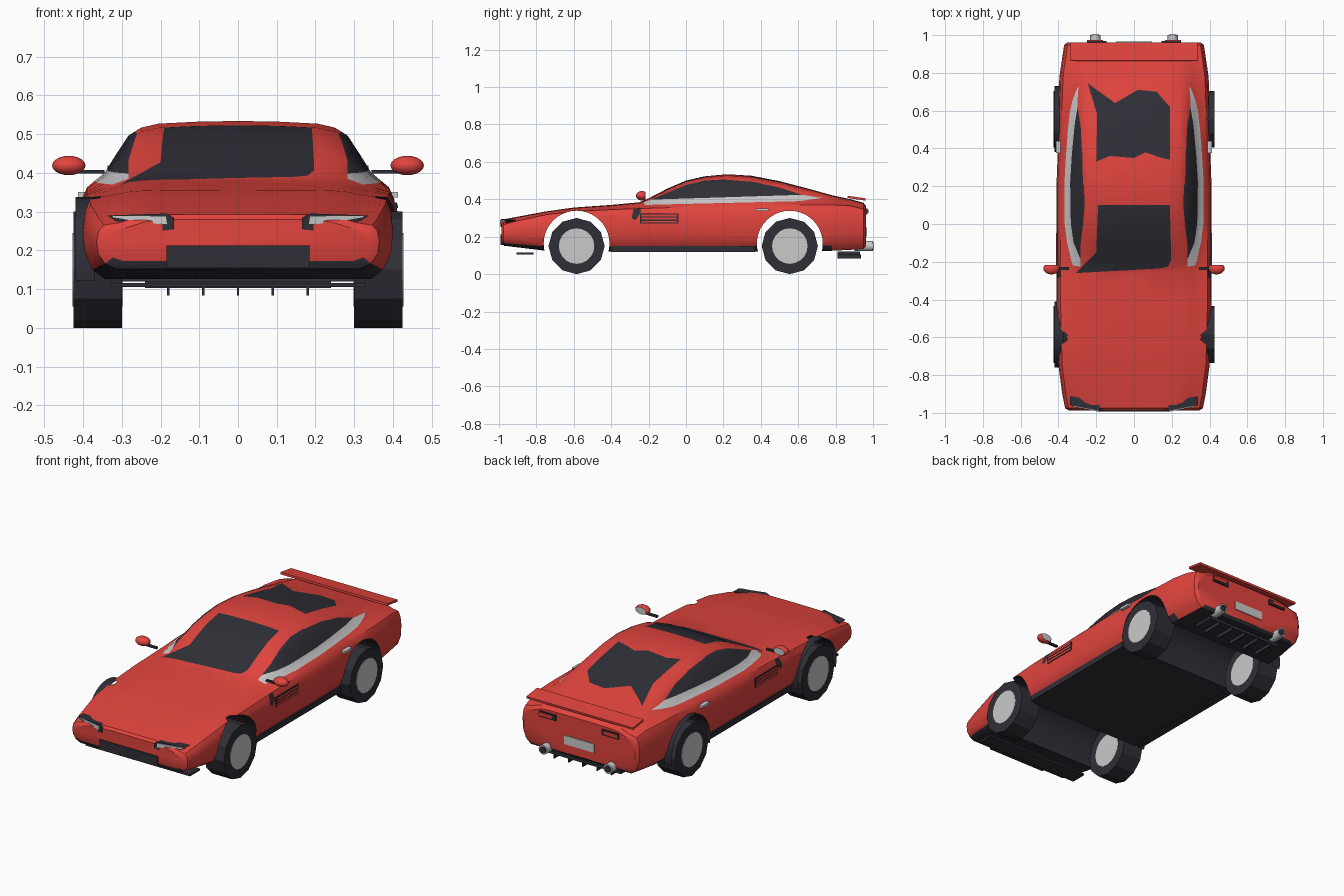
import bpy, bmesh, math
from mathutils import Vector

if "Cube" in bpy.data.objects:
    bpy.data.objects.remove(bpy.data.objects["Cube"])

# Palette: every mesh gets the same three slots
RED, DARK, LIGHT = 0, 1, 2
mats = []
for name, col in (("red paint", (.76, .058, .048)), ("dark trim", (.028, .028, .038)),
                  ("light grey", (.59, .59, .59))):
    m = bpy.data.materials.new(name)
    m.diffuse_color = (*col, 1)
    m.use_nodes = True
    m.node_tree.nodes["Principled BSDF"].inputs["Base Color"].default_value = m.diffuse_color
    mats.append(m)


def finish(name, bm, mat=None):
    if mat is not None:
        for f in bm.faces:
            f.material_index = mat
    me = bpy.data.meshes.new(name)
    bm.to_mesh(me)
    bm.free()
    for m in mats:
        me.materials.append(m)
    ob = bpy.data.objects.new(name, me)
    bpy.context.collection.objects.link(ob)
    return ob


def activate(ob):
    bpy.ops.object.select_all(action='DESELECT')
    ob.select_set(True)
    bpy.context.view_layer.objects.active = ob


def smooth(ob, angle=35):
    activate(ob)
    bpy.ops.object.shade_smooth_by_angle(angle=math.radians(angle))


def box(name, x, y, z, mat):
    bm = bmesh.new()
    bmesh.ops.create_cube(bm, size=1)
    for v in bm.verts:
        v.co = [(r[0] + r[1]) / 2 + c * (r[1] - r[0]) for r, c in zip((x, y, z), v.co)]
    return finish(name, bm, mat)


def rod(name, center, r, length, axis, mat, sides):
    bm = bmesh.new()
    bmesh.ops.create_cone(bm, cap_ends=True, segments=sides, radius1=r, radius2=r, depth=length)
    ob = finish(name, bm, mat)
    ob.rotation_euler = (0, math.pi / 2, 0) if axis == 'x' else (math.pi / 2, 0, 0)
    ob.location = center
    return ob


def prism(name, outline, y0, y1, slant, side, mat):
    """Front outline in x, z pushed back along y and swept by slant."""
    bm = bmesh.new()
    rings = [[bm.verts.new((side * x, y + slant * (x - .165), z)) for x, z in outline]
             for y in (y0, y1)]
    bm.faces.new(rings[0])
    bm.faces.new(rings[1][::-1])
    n = len(outline)
    for i in range(n):
        k = (i + 1) % n
        bm.faces.new((rings[0][i], rings[1][i], rings[1][k], rings[0][k]))
    bmesh.ops.recalc_face_normals(bm, faces=bm.faces)
    return finish(name, bm, mat)


def inside(p, poly):
    hit = False
    for (x1, y1), (x2, y2) in zip(poly, poly[1:] + poly[:1]):
        if (y1 > p[1]) != (y2 > p[1]) and p[0] < (x2 - x1) * (p[1] - y1) / (y2 - y1) + x1:
            hit = not hit
    return hit


def paint(bm, poly, i, j, ok, mat):
    """Cut a projected outline into the skin and colour the faces inside it."""
    lo = [min(p[k] for p in poly) for k in (0, 1)]
    hi = [max(p[k] for p in poly) for k in (0, 1)]

    def near(f):
        return ok(f.normal) and all(
            max(v.co[a] for v in f.verts) > lo[k] and min(v.co[a] for v in f.verts) < hi[k]
            for k, a in enumerate((i, j)))
    for a, b in zip(poly, poly[1:] + poly[:1]):
        faces = [f for f in bm.faces if near(f)]
        geom = faces + list({e for f in faces for e in f.edges}) + list({v for f in faces for v in f.verts})
        co, no = Vector(), Vector()
        co[i], co[j] = a
        no[i], no[j] = b[1] - a[1], a[0] - b[0]
        bmesh.ops.bisect_plane(bm, geom=geom, dist=1e-5, plane_co=co, plane_no=no.normalized())
        bm.normal_update()
    for f in bm.faces:
        c = f.calc_center_median()
        if near(f) and inside((c[i], c[j]), poly):
            f.material_index = mat


# Body shell: y, half width, bottom, shoulder, top
stations = [
    (-.987, .345, .172, .252, .28), (-.975, .365, .152, .265, .293), (-.9, .38, .143, .285, .307),
    (-.75, .40, .125, .318, .335), (-.6, .405, .12, .335, .356), (-.4, .41, .12, .345, .37),
    (-.25, .41, .12, .35, .384), (-.2, .41, .12, .352, .405), (-.1, .41, .12, .355, .457),
    (0, .41, .12, .36, .5), (.1, .41, .12, .36, .523), (.22, .41, .12, .363, .534),
    (.35, .405, .12, .365, .526), (.5, .40, .12, .368, .497), (.65, .40, .12, .37, .458),
    (.78, .395, .125, .37, .422), (.88, .38, .13, .365, .4), (.948, .37, .135, .348, .382),
    (.962, .352, .15, .333, .366)]
lower = [(0, 0), (.86, 0), (.94, .12), (.99, .35), (1, .65), (.985, .87), (.95, 1)]
upper = [(.84, .22), (.78, .45), (.69, .78), (.61, .9), (.5, .96), (.25, .99), (0, 1)]
bm = bmesh.new()
rings = []
for y, w, b, s, t in stations:
    half = [(w * fx, b + (s - b) * f) for fx, f in lower] + [(w * fx, s + (t - s) * f) for fx, f in upper]
    loop = half + [(-x, z) for x, z in half[-2:0:-1]]
    rings.append([bm.verts.new((x, y, z)) for x, z in loop])
n = len(rings[0])
for st, a, b in zip(stations, rings, rings[1:]):
    for i in range(n):
        k = (i + 1) % n
        f = bm.faces.new((a[i], a[k], b[k], b[i]))
        band = min(i, n - 1 - i)
        f.material_index = DARK if band == 0 or (band == 1 and st[0] < .7) else RED
bm.faces.new(rings[0])
bm.faces.new(rings[-1])
bmesh.ops.recalc_face_normals(bm, faces=bm.faces)
body = finish("body", bm)

# Wheel tunnels cut across the body
AXLES = (-.585, .555)
for y in AXLES:
    cutter = rod("tunnel_cutter", (0, y, .163), .176, 2, 'x', DARK, 40)
    cutter.hide_render = True
    mod = body.modifiers.new("tunnel", 'BOOLEAN')
    mod.operation, mod.solver, mod.object = 'DIFFERENCE', 'EXACT', cutter
    activate(body)
    bpy.ops.object.modifier_apply(modifier=mod.name)
    bpy.data.objects.remove(cutter)

# Windows and belt stripes cut into the shell
windshield = [(-.31, -.26), (.14, -.235), (.18, -.225), (.197, -.19), (.19, .1), (-.19, .1), (-.2, -.15)]
rear_glass = [(-.2, .33), (-.13, .36), (0, .35), (.06, .38), (.13, .355), (.19, .34), (.19, .62),
              (.12, .7), (.02, .71), (-.1, .64), (-.245, .745), (-.195, .58)]
side_glass = [(-.23, .397), (.62, .424), (.5, .463), (.36, .493), (.2, .506), (.1, .5), (0, .476), (-.1, .435)]
stripe = [(-.22, .37), (.6, .39), (.73, .408), (.62, .424), (-.23, .397)]
mirror_patch = [(-.29, .3), (-.27, .288), (-.24, .335), (-.25, .362), (-.28, .352)]
bm = bmesh.new()
bm.from_mesh(body.data)
bm.normal_update()
for poly in (windshield, rear_glass):
    paint(bm, poly, 0, 1, lambda v: v.z > .3, DARK)
for poly, mat in ((side_glass, DARK), (stripe, LIGHT), (mirror_patch, DARK)):
    paint(bm, poly, 1, 2, lambda v: abs(v.x) > .3, mat)
bm.to_mesh(body.data)
bm.free()
smooth(body)

# Nose, tail and underside parts
box("grille", (-.185, .185), (-.992, -.96), (.155, .212), DARK)
box("front_splitter", (-.33, .33), (-.905, -.815), (.105, .116), DARK)
box("number_plate", (-.095, .095), (.955, .967), (.2, .25), LIGHT)
box("diffuser", (-.24, .24), (.81, .93), (.103, .12), DARK)
for x in (-.18, -.09, 0, .09, .18):
    box("diffuser_fin", (x - .003, x + .003), (.81, .935), (.083, .105), DARK)
spoiler = box("spoiler", (-.337, .337), (-.048, .048), (-.006, .006), RED)
spoiler.location, spoiler.rotation_euler = (0, .912, .406), (-.14, 0, 0)

# Left arch lips stand proud of the body
for y in AXLES:
    bm = bmesh.new()
    arc = [math.radians(-14 + 208 * i / 20) for i in range(21)]
    pts = [[bm.verts.new((x, y + .175 * math.cos(a), .163 + .175 * math.sin(a))) for a in arc]
           for x in (-.42, -.37)]
    for i in range(20):
        bm.faces.new((pts[0][i], pts[0][i + 1], pts[1][i + 1], pts[1][i]))
    smooth(finish("arch_lip", bm, DARK))

housing = [(.165, .255), (.2, .25), (.26, .263), (.32, .278), (.338, .29), (.185, .295), (.165, .283)]
lens = [(.182, .266), (.25, .272), (.328, .285), (.322, .29), (.185, .289)]
for s in (-1, 1):
    def sx(a, b):
        return tuple(sorted((s * a, s * b)))
    # Wheels with hub discs on both faces
    for y in AXLES:
        rod("tyre", (s * .3625, y, .15), .15, .125, 'x', DARK, 12)
        rod("hub", (s * .3625, y, .15), .095, .129, 'x', LIGHT, 20)
    # Headlights and tail lights
    prism("headlight_housing", housing, -.993, -.945, .2, s, DARK)
    prism("headlight_lens", lens, -.998, -.95, .2, s, LIGHT)
    box("tail_light_housing", sx(.145, .25), (.945, .97), (.318, .35), DARK)
    box("tail_light", sx(.165, .25), (.95, .975), (.327, .345), RED)
    # Exhausts
    smooth(rod("exhaust", (s * .205, .95, .15), .027, .1, 'y', LIGHT, 16))
    rod("exhaust_bore", (s * .205, .952, .15), .02, .1, 'y', DARK, 16)
    # Side vents with slats, door handles and sills
    box("side_vent", sx(.398, .411), (-.245, -.04), (.27, .323), DARK)
    for z in (.28, .297, .314):
        box("vent_slat", sx(.4, .413), (-.237, -.048), (z - .005, z + .005), RED)
    box("door_handle", sx(.39, .413), (.375, .44), (.337, .351), LIGHT)
    box("sill", sx(.34, .392), (-.4, .37), (.118, .15), DARK)
    # Door mirrors
    box("mirror_stalk", sx(.345, .41), (-.243, -.228), (.398, .408), DARK)
    bm = bmesh.new()
    bmesh.ops.create_uvsphere(bm, u_segments=20, v_segments=12, radius=1)
    bmesh.ops.bisect_plane(bm, geom=bm.verts[:] + bm.edges[:] + bm.faces[:], plane_co=(0, .6, 0),
                           plane_no=(0, 1, 0), clear_outer=True)
    cap = bmesh.ops.holes_fill(bm, edges=[e for e in bm.edges if e.is_boundary])["faces"]
    for f in cap:
        f.material_index = LIGHT
    for v in bm.verts:
        v.co = (s * .437 + v.co.x * .043, -.235 + v.co.y * .032, .419 + v.co.z * .025)
    bmesh.ops.recalc_face_normals(bm, faces=bm.faces)
    smooth(finish("mirror", bm))
